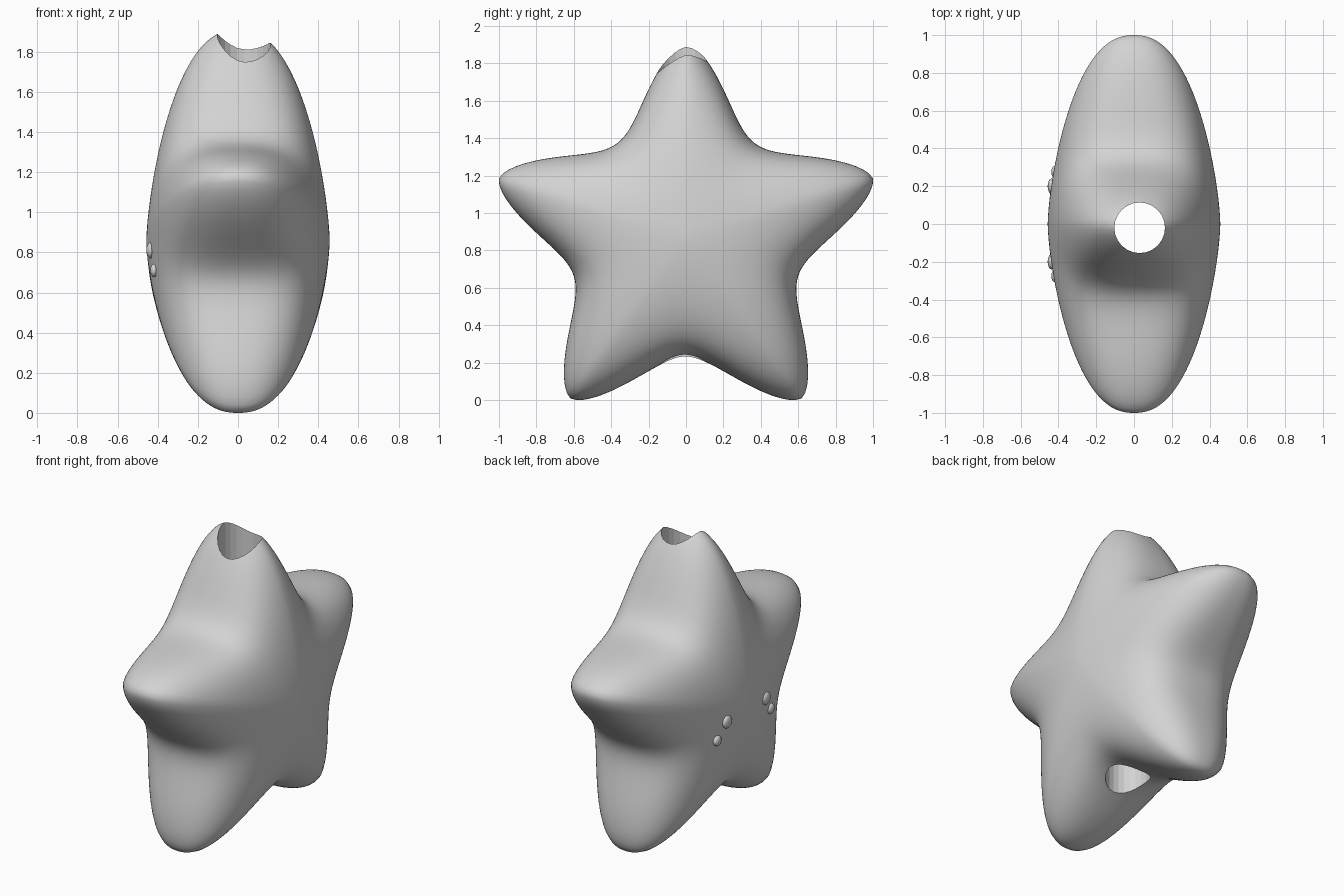
import bpy, bmesh
from math import sin, cos, pi, hypot

cube = bpy.data.objects.get("Cube")
if cube:
    bpy.data.objects.remove(cube, do_unlink=True)

grey = bpy.data.materials.new("light_grey")
grey.use_nodes = True
colour = (0.65, 0.65, 0.65, 1)
grey.diffuse_color = colour
grey.node_tree.nodes["Principled BSDF"].inputs["Base Color"].default_value = colour

SEGMENTS, RINGS = 200, 96
HALF_WIDTH = 0.457
HOLE_X, HOLE_Y, HOLE_R = 0.03, -0.02, 0.134


def make_object(name, bm):
    bmesh.ops.recalc_face_normals(bm, faces=bm.faces)
    for face in bm.faces:
        face.smooth = True
    mesh = bpy.data.meshes.new(name)
    bm.to_mesh(mesh)
    bm.free()
    obj = bpy.data.objects.new(name, mesh)
    mesh.materials.append(grey)
    bpy.context.collection.objects.link(obj)
    return obj


def star_radius(angle):
    """Five rounded arms, the first one at angle zero."""
    a = 5 * angle / 4
    return (abs(cos(a)) ** 1.8 + abs(sin(a)) ** 1.8) ** (-1 / 0.136)


# Star outline in the side plane, scaled to the full length and set on the ground
angles = [2 * pi * i / SEGMENTS for i in range(SEGMENTS)]
radii = [star_radius(a) for a in angles]
scale = 1 / max(r * sin(a) for r, a in zip(radii, angles))
centre_z = -scale * min(r * cos(a) for r, a in zip(radii, angles))

# Star body: rings go from round at the poles to a full star in the middle
bm = bmesh.new()
poles = [bm.verts.new((side * HALF_WIDTH, 0, centre_z)) for side in (-1, 1)]
rings = []
for j in range(1, RINGS):
    phi = pi * (j / RINGS - 0.5)
    t = cos(phi)
    x = HALF_WIDTH * max(0, 1 - t ** 1.45) ** 0.43 * (1 if phi > 0 else -1)
    ring = []
    for a, r in zip(angles, radii):
        d = scale * t * r ** (t ** 1.3)
        ring.append(bm.verts.new((x, d * sin(a), centre_z + d * cos(a))))
    rings.append(ring)
for i in range(SEGMENTS):
    k = (i + 1) % SEGMENTS
    bm.faces.new((poles[0], rings[0][i], rings[0][k]))
    bm.faces.new((poles[1], rings[-1][k], rings[-1][i]))
    for low, high in zip(rings, rings[1:]):
        bm.faces.new((low[i], high[i], high[k], low[k]))
body = make_object("star_body", bm)

# Upright hole right through the body
bm = bmesh.new()
bmesh.ops.create_cone(bm, cap_ends=True, segments=24, radius1=HOLE_R,
                      radius2=HOLE_R, depth=3)
cutter = make_object("hole_cutter", bm)
cutter.location = (HOLE_X, HOLE_Y, 1)
cutter.hide_render = True

cut = body.modifiers.new("hole", 'BOOLEAN')
cut.operation = 'DIFFERENCE'
cut.solver = 'EXACT'
cut.object = cutter
bpy.context.view_layer.update()
bpy.context.view_layer.objects.active = body
bpy.ops.object.modifier_apply(modifier=cut.name)
bpy.data.objects.remove(cutter, do_unlink=True)

# Hole wall keeps flat facets
for face in body.data.polygons:
    c = face.center
    near = hypot(c.x - HOLE_X, c.y - HOLE_Y) < HOLE_R + 0.001
    face.use_smooth = not (near and abs(face.normal.z) < 0.01)

# Two pairs of small beads on the right face
for side, label in ((-1, "front"), (1, "back")):
    for size, x, y, z, r in (("large", -0.437, 0.2, 0.81, 0.04),
                             ("small", -0.418, 0.275, 0.71, 0.033)):
        bm = bmesh.new()
        bmesh.ops.create_uvsphere(bm, u_segments=24, v_segments=12, radius=1)
        bead = make_object(f"{label}_{size}_bead", bm)
        bead.scale = (0.02, r, r)
        bead.location = (x, side * y, z)
